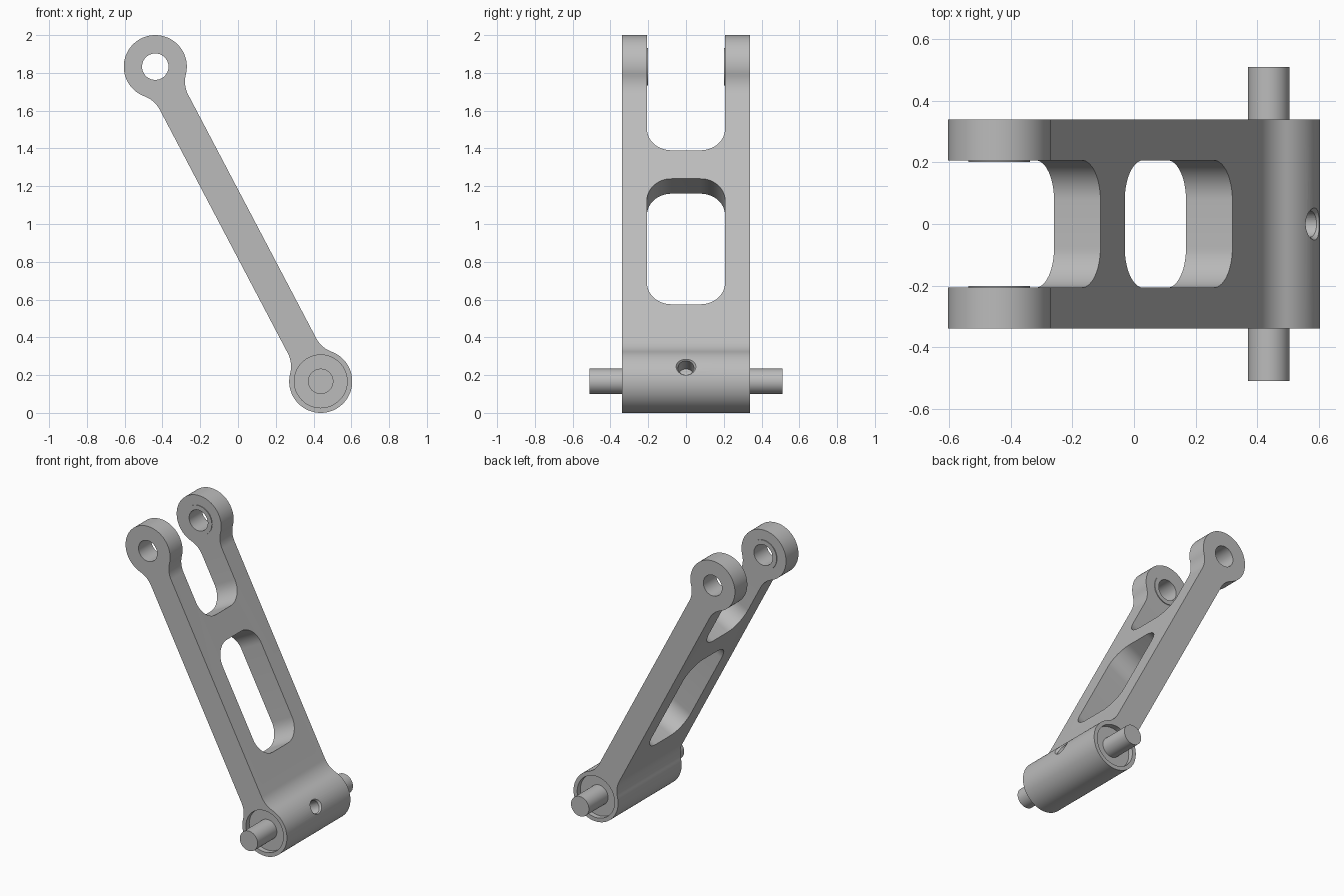
import bpy, bmesh
from math import pi, sin, cos, atan2, sqrt
from mathutils import Matrix, Vector

if "Cube" in bpy.data.objects:
    bpy.data.objects.remove(bpy.data.objects["Cube"], do_unlink=True)

R, L, H, F = 0.167, 0.941, 0.085, 0.15     # eye radius, half length, half thickness, fillet
WIDTH, SLOT = 0.34, 0.207                  # half widths of body and slots
TILT = Matrix.Translation((0, 0, 1)) @ Matrix.Rotation(-0.484, 4, 'Y')

metal = bpy.data.materials.new("grey metal")
metal.use_nodes = True
GREY = (0.5, 0.5, 0.5, 1)
metal.diffuse_color = GREY
metal.node_tree.nodes["Principled BSDF"].inputs["Base Color"].default_value = GREY


def make(name, bm):
    bmesh.ops.recalc_face_normals(bm, faces=bm.faces)
    mesh = bpy.data.meshes.new(name)
    bm.to_mesh(mesh)
    bm.free()
    mesh.materials.append(metal)
    ob = bpy.data.objects.new(name, mesh)
    bpy.context.collection.objects.link(ob)
    return ob


def prism(name, points, direction):
    """Extrude a flat outline symmetrically along a direction."""
    d = Vector(direction)
    bm = bmesh.new()
    face = bm.faces.new([bm.verts.new(Vector(p) - d) for p in points])
    new = bmesh.ops.extrude_face_region(bm, geom=[face])["geom"]
    bmesh.ops.translate(bm, vec=d * 2, verts=[v for v in new if isinstance(v, bmesh.types.BMVert)])
    return make(name, bm)


def rod(name, start, end, r1, r2=None, sides=64):
    """Cylinder or cone between two points."""
    a, b = Vector(start), Vector(end)
    bm = bmesh.new()
    m = Matrix.Translation((a + b) / 2) @ (b - a).to_track_quat('Z', 'Y').to_matrix().to_4x4()
    bmesh.ops.create_cone(bm, cap_ends=True, segments=sides, radius1=r1,
                          radius2=r1 if r2 is None else r2, depth=(b - a).length, matrix=m)
    return make(name, bm)


def activate(ob):
    bpy.ops.object.select_all(action='DESELECT')
    ob.select_set(True)
    bpy.context.view_layer.objects.active = ob


def combine(ob, tool, operation='DIFFERENCE'):
    mod = ob.modifiers.new("cut", 'BOOLEAN')
    mod.operation, mod.object, mod.solver = operation, tool, 'EXACT'
    activate(ob)
    bpy.ops.object.modifier_apply(modifier=mod.name)
    bpy.data.objects.remove(tool, do_unlink=True)


def arc(cx, cz, r, a0, a1, n):
    return [(cx + r * cos(a0 + (a1 - a0) * i / n), cz + r * sin(a0 + (a1 - a0) * i / n))
            for i in range(n + 1)]


# Arm body: one quarter of the side outline, mirrored to both sides and both ends
s = sqrt((R + F) ** 2 - (H + F) ** 2)
t = atan2(s, H + F)
quarter = arc(H + F, L - s, F, pi, pi - t, 10) + arc(0, L, R, -t, pi / 2, 28)[1:]
top = quarter + [(-x, z) for x, z in reversed(quarter[:-1])]
outline = top + [(-x, -z) for x, z in top]
body = prism("link_arm", [(x, 0, z) for x, z in outline], (0, WIDTH, 0))


# Rounded fork opening and window
def slot(z0, z1, r=0.13):
    y, q = SLOT - r, pi / 2
    pts = []
    for i, (cy, cz) in enumerate([(y, z1 - r), (-y, z1 - r), (-y, z0 + r), (y, z0 + r)]):
        pts += arc(cy, cz, r, q * i, q * (i + 1), 14)
    return prism("slot_cutter", [(0, y, z) for y, z in pts], (0.5, 0, 0))


combine(body, slot(0.396, 1.5))
combine(body, slot(-0.525, 0.226))

# Thin bosses inside the fork, shallow recesses at the pin ends
for side in (-1, 1):
    combine(body, rod("boss", (0, side * 0.202, L), (0, side * 0.27, L), 0.1), 'UNION')
    combine(body, rod("recess_cutter", (0, side * 0.305, -L), (0, side * 0.5, -L), 0.14))

# Fork eye bore, and the countersunk grease hole
combine(body, rod("eye_cutter", (0, -1, L), (0, 1, L), 0.07))
combine(body, rod("hole_cutter", (0.06, 0, -L), (0.3, 0, -L), 0.042, sides=40))
combine(body, rod("countersink_cutter", (0.145, 0, -L), (0.185, 0, -L), 0.036, 0.066, sides=40))

# Pivot pin through the lower end
pin = rod("pivot_pin", (0, -0.51, -L), (0, 0.51, -L), 0.067)

for ob in (body, pin):
    ob.data.transform(TILT)
    activate(ob)
    bpy.ops.object.shade_smooth_by_angle(angle=pi / 6)
